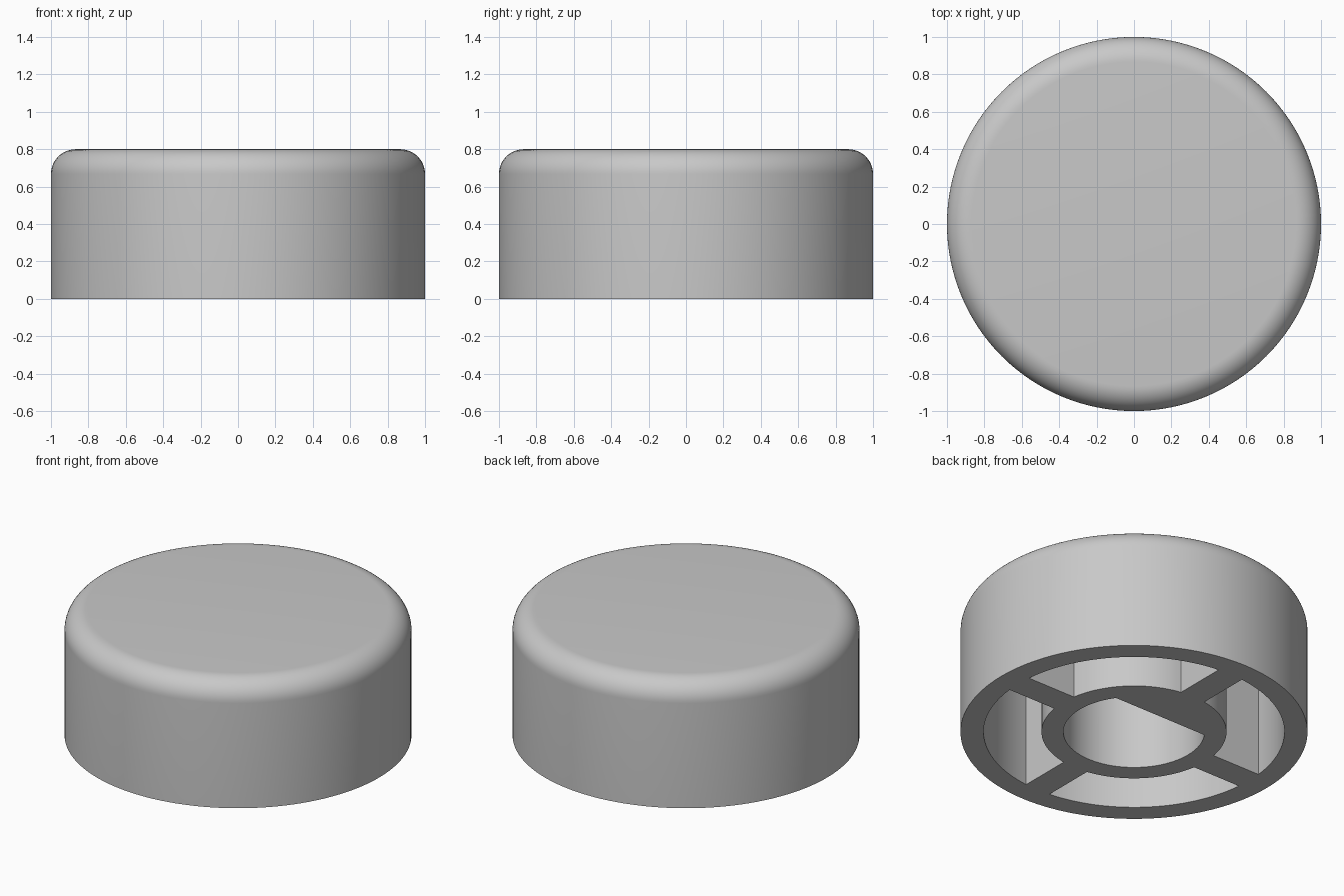
import bpy, bmesh, math

if "Cube" in bpy.data.objects:
    bpy.data.objects.remove(bpy.data.objects["Cube"], do_unlink=True)

HEIGHT, FILLET, CAVITY = 0.8, 0.133, 0.667
WALL_R, HUB_R, BORE_R = 0.867, 0.533, 0.407
RIB_HALF, FLAT_Y = 0.0875, 0.235
SEGMENTS = 128

grey = bpy.data.materials.new("light grey plastic")
grey.use_nodes = True
colour = (0.58, 0.58, 0.58, 1)
grey.diffuse_color = colour
grey.node_tree.nodes["Principled BSDF"].inputs["Base Color"].default_value = colour


def make_object(name, bm):
    bmesh.ops.recalc_face_normals(bm, faces=bm.faces)
    mesh = bpy.data.meshes.new(name)
    bm.to_mesh(mesh)
    bm.free()
    mesh.materials.append(grey)
    obj = bpy.data.objects.new(name, mesh)
    bpy.context.collection.objects.link(obj)
    return obj


def arc(radius, start, end, steps):
    angles = [start + (end - start) * i / steps for i in range(steps + 1)]
    return [(radius * math.cos(a), radius * math.sin(a)) for a in angles]


def prism(name, outline, bottom, top):
    bm = bmesh.new()
    face = bm.faces.new([bm.verts.new((x, y, bottom)) for x, y in outline])
    extruded = bmesh.ops.extrude_face_region(bm, geom=[face])["geom"]
    verts = [v for v in extruded if isinstance(v, bmesh.types.BMVert)]
    bmesh.ops.translate(bm, verts=verts, vec=(0, 0, top - bottom))
    return make_object(name, bm)


# Solid round body with a flat bottom
body = prism("knob_body", arc(1, 0, math.tau, SEGMENTS)[:-1], 0, HEIGHT)

# Rounded top rim
bm = bmesh.new()
bm.from_mesh(body.data)
rim = [e for e in bm.edges if all(v.co.z > HEIGHT - 0.01 for v in e.verts)]
bmesh.ops.bevel(bm, geom=rim, offset=FILLET, segments=12, profile=0.5, affect='EDGES')
bm.to_mesh(body.data)
bm.free()

# Four pockets between the ribs, each bounded by the wall and the hub
cutters = []
outer = math.asin(RIB_HALF / WALL_R)
inner = math.asin(RIB_HALF / HUB_R)
quarter = math.pi / 2
for i in range(4):
    turn = i * quarter
    outline = arc(WALL_R, turn + outer, turn + quarter - outer, 28)
    outline += arc(HUB_R, turn + quarter - inner, turn + inner, 24)
    cutters.append(prism("pocket_cutter", outline, -0.1, CAVITY))

# D-shaped shaft bore, flat towards the back
flat = math.asin(FLAT_Y / BORE_R)
bore = arc(BORE_R, math.pi - flat, math.tau + flat, 72)
cutters.append(prism("bore_cutter", bore, -0.1, CAVITY))

# Cut the underside, then drop the cutters
for cutter in cutters:
    cutter.hide_render = True
    cut = body.modifiers.new("cut", 'BOOLEAN')
    cut.operation = 'DIFFERENCE'
    cut.solver = 'EXACT'
    cut.object = cutter

bpy.ops.object.select_all(action='DESELECT')
body.select_set(True)
bpy.context.view_layer.objects.active = body
for name in [m.name for m in body.modifiers]:
    bpy.ops.object.modifier_apply(modifier=name)
for cutter in cutters:
    bpy.data.objects.remove(cutter, do_unlink=True)

bpy.ops.object.shade_smooth_by_angle(angle=math.radians(30))
